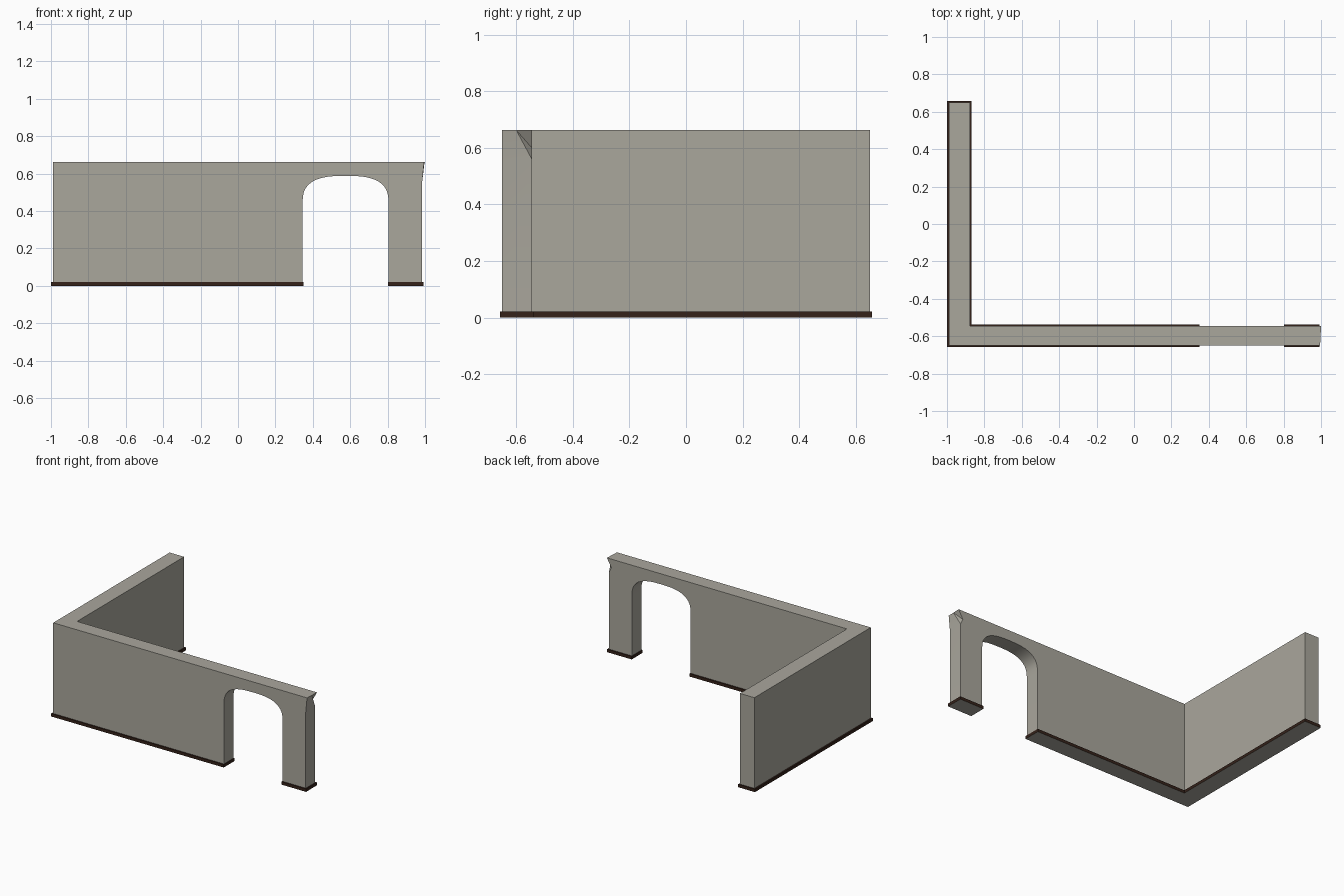
import bpy, bmesh, math

if "Cube" in bpy.data.objects:
    bpy.data.objects.remove(bpy.data.objects["Cube"])


def material(name, rgb):
    m = bpy.data.materials.new(name)
    m.use_nodes = True
    m.diffuse_color = (*rgb, 1)
    bsdf = m.node_tree.nodes["Principled BSDF"]
    bsdf.inputs["Base Color"].default_value = (*rgb, 1)
    bsdf.inputs["Roughness"].default_value = 0.9
    return m


plaster = material("warm_grey_plaster", (0.40, 0.385, 0.335))
brown = material("dark_brown_trim", (0.035, 0.016, 0.010))


def finish(bm, name, mats):
    bmesh.ops.recalc_face_normals(bm, faces=bm.faces[:])
    me = bpy.data.meshes.new(name)
    bm.to_mesh(me)
    bm.free()
    for m in mats:
        me.materials.append(m)
    ob = bpy.data.objects.new(name, me)
    bpy.context.collection.objects.link(ob)
    me.shade_smooth()
    me.set_sharp_from_angle(angle=math.radians(30))


# Main dimensions
LEFT, INNER, END = -0.99, -0.877, 0.985
FRONT, MID, BACK = -0.65, -0.545, 0.65
FOOT, TOP = 0.005, 0.662
JAMB_A, JAMB_B, SPRING, CROWN = 0.345, 0.805, 0.44, 0.588


def arch_points(steps=20, power=2.8):
    """Flattened arch from the inner jamb to the outer jamb."""
    cx, r = (JAMB_A + JAMB_B) / 2, (JAMB_B - JAMB_A) / 2
    pts = []
    for i in range(steps + 1):
        a = math.pi * (1 - i / steps)
        c, s = math.cos(a), max(math.sin(a), 0)
        x = math.copysign(abs(c) ** (2 / power), c)
        pts.append((cx + r * x, SPRING + (CROWN - SPRING) * s ** (2 / power)))
    return pts


# Front wall with archway: one profile joined front to back
outline = [(LEFT, TOP), (LEFT, FOOT), (INNER, FOOT), (JAMB_A, FOOT)]
outline += arch_points()
outline += [(JAMB_B, FOOT), (END, FOOT), (END, 0.56), (0.995, TOP), (INNER, TOP)]

bm = bmesh.new()
front = [bm.verts.new((x, FRONT, z)) for x, z in outline]
back = [bm.verts.new((x, MID, z)) for x, z in outline]
n = len(outline)
for k in range(n - 3):
    bm.faces.new([front[k], front[k + 1], back[k + 1], back[k]])
bm.faces.new([front[-1], front[0], back[0], back[-1]])
bm.faces.new(front)

# Free end, with a chip under its upper back corner
f_lo, f_hi, f_in = front[-3:]
b_lo, b_hi, b_in = back[-3:]
b_hi.co.x = 1.0
split = bm.verts.new((0.9975, -0.60, TOP))
chip = bm.verts.new((0.965, MID, 0.60))
for loop in ([f_lo, f_hi, split, b_lo], [split, b_hi, chip], [split, chip, b_lo],
             [f_hi, f_in, b_in, b_hi, split], back[2:-2] + [chip, b_hi, b_in]):
    bm.faces.new(loop)

# Side wall, running back from the corner
ring = [back[0], back[1], back[2], back[-1]]
far = [bm.verts.new((v.co.x, BACK, v.co.z)) for v in ring]
for k in range(4):
    j = (k + 1) % 4
    bm.faces.new([ring[k], ring[j], far[j], far[k]])
bm.faces.new(far)
bmesh.ops.recalc_face_normals(bm, faces=bm.faces[:])
bmesh.ops.dissolve_limit(bm, angle_limit=0.005, verts=bm.verts[:], edges=bm.edges[:])
finish(bm, "corner_wall", [plaster])


# Skirting around each standing part, with a plaster underside
def skirting(name, plan, height=0.021):
    bm = bmesh.new()
    low = [bm.verts.new((x, y, 0)) for x, y in plan]
    high = [bm.verts.new((x, y, height)) for x, y in plan]
    bm.faces.new(low).material_index = 1
    bm.faces.new(high)
    for k in range(len(plan)):
        bm.faces.new([low[k - 1], low[k], high[k], high[k - 1]])
    finish(bm, name, [brown, plaster])


OUT = 0.008
f, m, b = FRONT - OUT, MID + OUT, BACK + OUT
l, i = LEFT - 0.01, INNER + OUT
ja, jb, e = JAMB_A + 0.004, JAMB_B - 0.004, END + OUT
skirting("main_skirting", [(l, f), (ja, f), (ja, m), (i, m), (i, b), (l, b)])
skirting("pillar_skirting", [(jb, f), (e, f), (e, m), (jb, m)])
